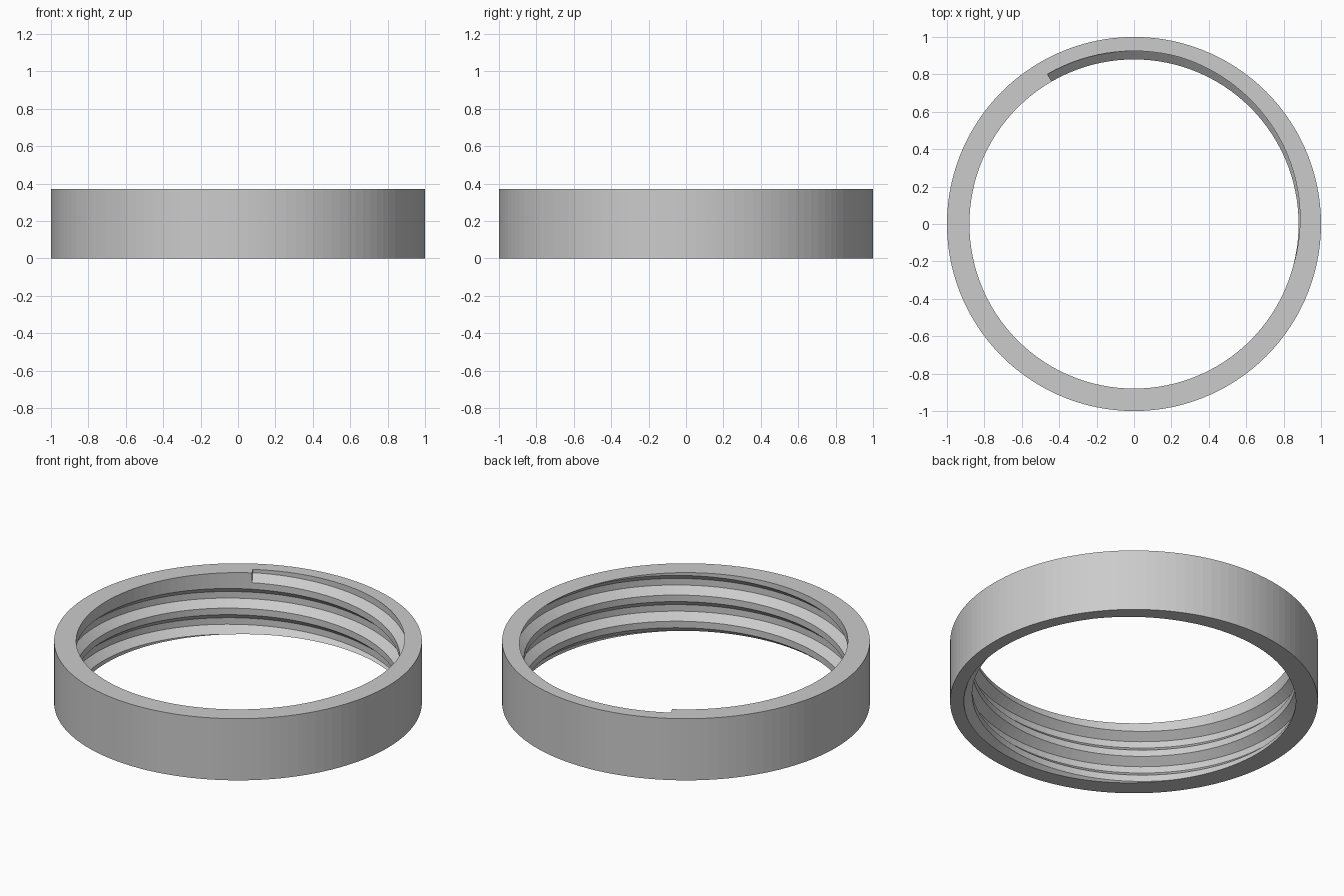
import bpy, bmesh
from math import sin, cos, radians

if "Cube" in bpy.data.objects:
    bpy.data.objects.remove(bpy.data.objects["Cube"])

HEIGHT, OUTER, BORE, ROOT = 0.37, 1.0, 0.88, 0.925
PITCH = 0.157
STEP = 3            # degrees per facet
THREAD_END = 120    # angle where the groove stops at the top rim

grey = bpy.data.materials.new("plain grey")
grey.use_nodes = True
colour = (0.6, 0.6, 0.6, 1)
grey.diffuse_color = colour
grey.node_tree.nodes["Principled BSDF"].inputs["Base Color"].default_value = colour


def sweep(name, profile, angles, rise=0.0, top=0.0, closed=True):
    """Carry a closed (radius, height) profile around z, rising per degree."""
    bm = bmesh.new()
    rings = []
    for a in angles:
        c, s = cos(radians(a)), sin(radians(a))
        dz = top + rise * (a - THREAD_END)
        rings.append([bm.verts.new((r * c, r * s, z + dz)) for r, z in profile])
    pairs = list(zip(rings, rings[1:]))
    if closed:
        pairs.append((rings[-1], rings[0]))
    else:
        bm.faces.new(rings[0])
        bm.faces.new(rings[-1])
    n = len(profile)
    for a, b in pairs:
        for i in range(n):
            j = (i + 1) % n
            bm.faces.new((a[i], a[j], b[j], b[i]))
    if not closed:
        bmesh.ops.triangulate(bm, faces=bm.faces[:])
    bmesh.ops.recalc_face_normals(bm, faces=bm.faces[:])
    mesh = bpy.data.meshes.new(name)
    bm.to_mesh(mesh)
    bm.free()
    mesh.materials.append(grey)
    obj = bpy.data.objects.new(name, mesh)
    bpy.context.collection.objects.link(obj)
    return obj


# Plain ring body
ring = sweep("threaded_ring",
             [(BORE, 0), (OUTER, 0), (OUTER, HEIGHT), (BORE, HEIGHT)],
             range(0, 360, STEP))

# Trapezoid groove cutter: crest, root and flanks each take a quarter pitch
q = PITCH / 4
inset = 0.01
mouth = 1.5 * q + inset * q / (ROOT - BORE)
cutter = sweep("thread_cutter",
               [(BORE - inset, -mouth), (ROOT, -q / 2),
                (ROOT, q / 2), (BORE - inset, mouth)],
               range(THREAD_END - 1020, THREAD_END + 1, STEP),
               rise=PITCH / 360, top=HEIGHT, closed=False)
cutter.hide_render = True

# Cut the helical thread, keep the result and drop the cutter
cut = ring.modifiers.new("thread", "BOOLEAN")
cut.operation = "DIFFERENCE"
cut.solver = "EXACT"
cut.object = cutter
bpy.context.view_layer.update()
evaluated = ring.evaluated_get(bpy.context.evaluated_depsgraph_get())
mesh = bpy.data.meshes.new_from_object(evaluated)
ring.modifiers.clear()
ring.data = mesh
bpy.data.objects.remove(cutter)
